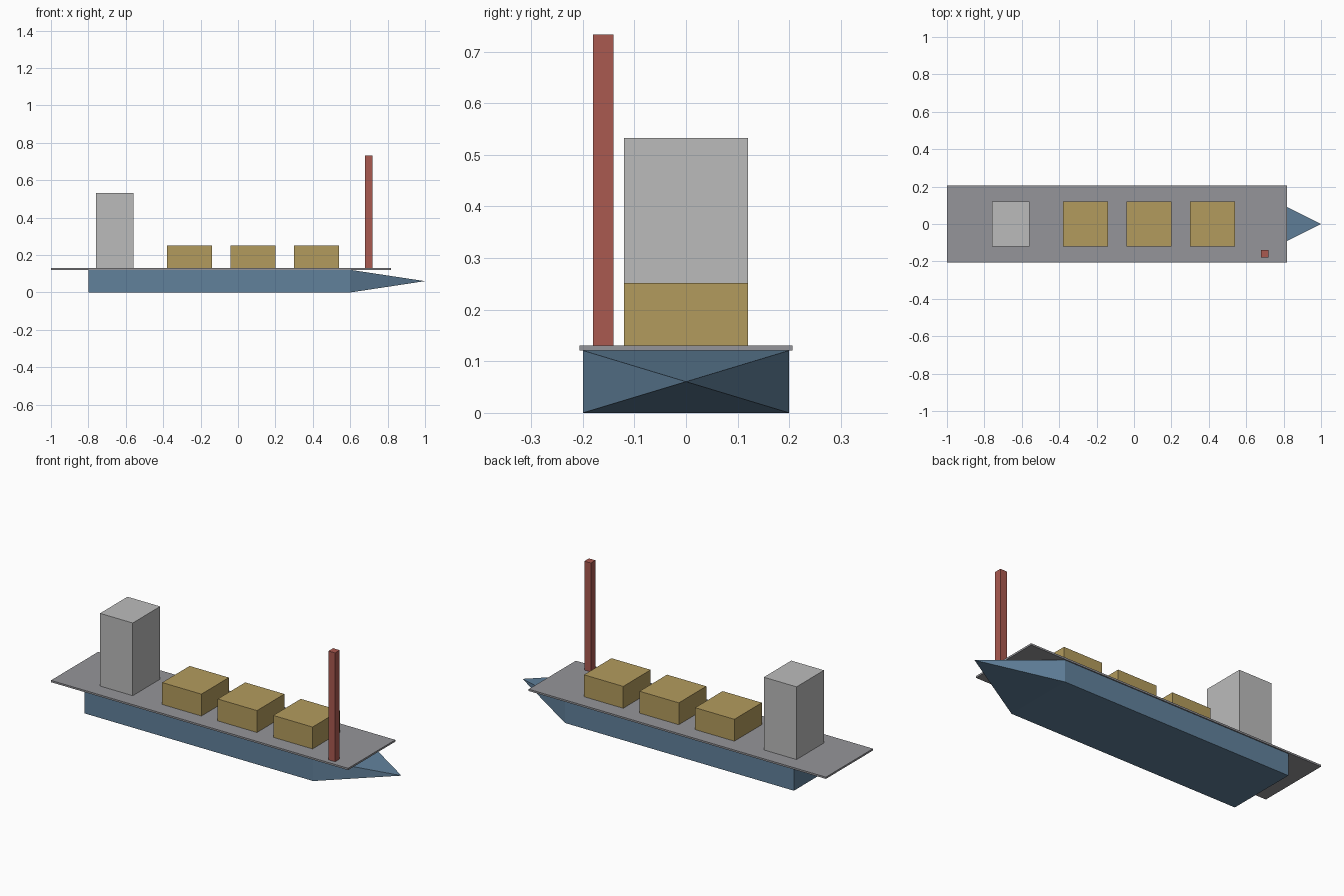
import bpy, bmesh
from mathutils import Vector

if "Cube" in bpy.data.objects:
    bpy.data.objects.remove(bpy.data.objects["Cube"])


def material(name, rgb):
    m = bpy.data.materials.new(name)
    m.diffuse_color = (*rgb, 1)
    m.use_nodes = True
    m.node_tree.nodes["Principled BSDF"].inputs["Base Color"].default_value = m.diffuse_color
    return m


def finish(name, bm, mat):
    bmesh.ops.recalc_face_normals(bm, faces=bm.faces)
    mesh = bpy.data.meshes.new(name)
    bm.to_mesh(mesh)
    bm.free()
    if mat:
        mesh.materials.append(mat)
    ob = bpy.data.objects.new(name, mesh)
    bpy.context.collection.objects.link(ob)
    return ob


def box(name, x, y, z, mat=None):
    """Box from (min, max) ranges on each axis."""
    bm = bmesh.new()
    bmesh.ops.create_cube(bm, size=1)
    for v in bm.verts:
        v.co = Vector([(r[0] + r[1]) / 2 + c * (r[1] - r[0])
                       for r, c in zip((x, y, z), v.co)])
    return finish(name, bm, mat)


blue = material("hull_blue", (0.12, 0.22, 0.33))
ochre = material("cargo_ochre", (0.45, 0.33, 0.11))
red = material("mast_red", (0.40, 0.10, 0.08))
pale = material("cabin_grey", (0.5, 0.5, 0.5))
grey = material("deck_grey", (0.3, 0.3, 0.32))

HULL_TOP, DECK_TOP = 0.121, 0.131

# Hull body
box("hull", (-0.80, 0.60), (-0.20, 0.20), (0, HULL_TOP), blue)

# Pointed bow: pyramid lying on its side
bm = bmesh.new()
base = [bm.verts.new((0.60, y, z)) for y, z in
        ((-0.20, 0), (0.20, 0), (0.20, HULL_TOP), (-0.20, HULL_TOP))]
tip = bm.verts.new((1.0, 0, HULL_TOP / 2))
bm.faces.new(base)
for i in range(4):
    bm.faces.new((base[i], base[(i + 1) % 4], tip))
finish("bow", bm, blue)

# Thin overhanging deck
box("deck", (-1.0, 0.818), (-0.206, 0.206), (HULL_TOP, DECK_TOP), grey)

# Cabin tower at the stern
box("cabin", (-0.76, -0.56), (-0.12, 0.12), (DECK_TOP, 0.533), pale)

# Row of cargo boxes
for i in range(3):
    x0 = -0.38 + 0.34 * i
    box(f"cargo_box_{i + 1}", (x0, x0 + 0.24), (-0.12, 0.12), (DECK_TOP, 0.252), ochre)

# Mast near the bow
box("mast", (0.68, 0.72), (-0.18, -0.14), (DECK_TOP, 0.733), red)
